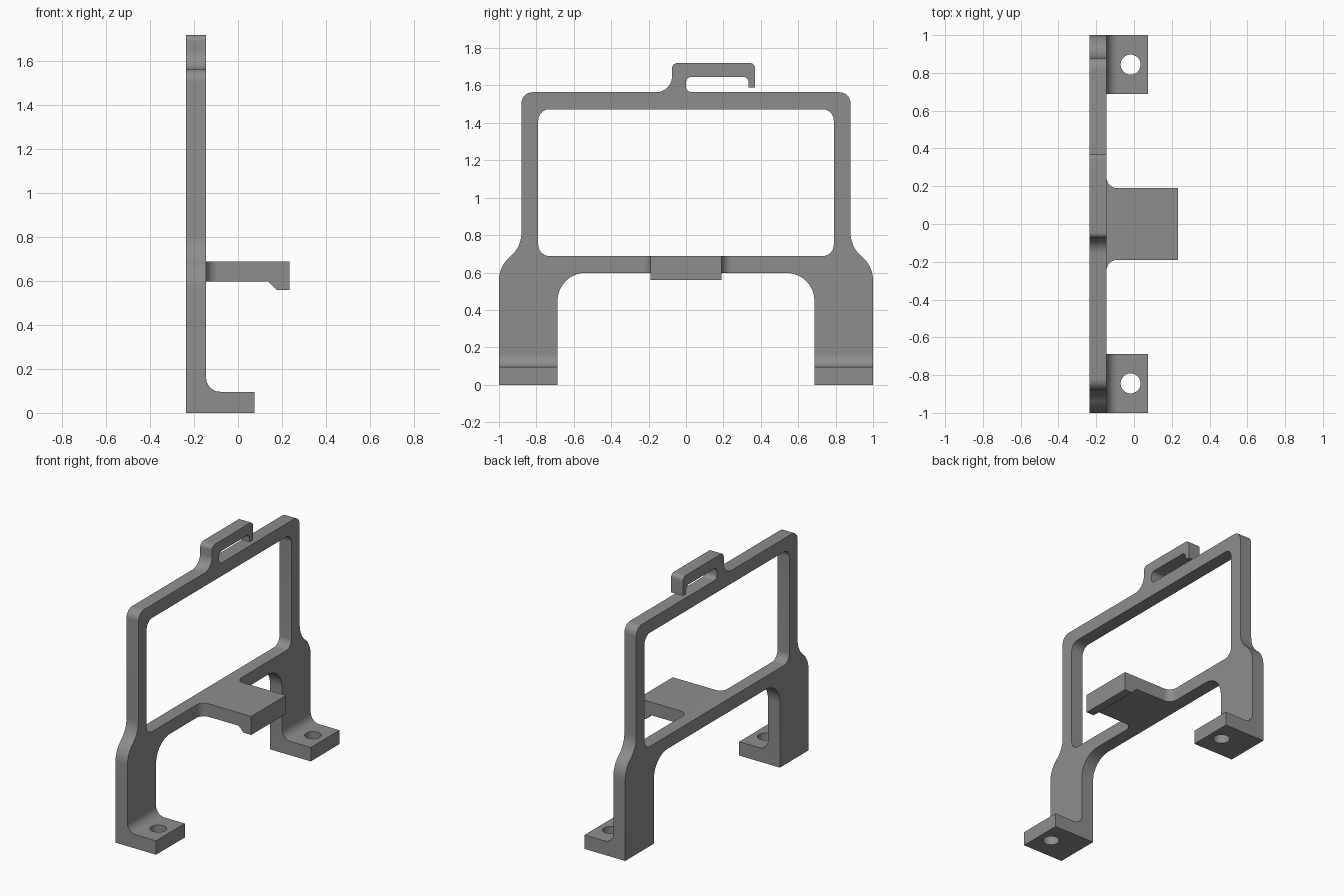
import bpy, bmesh, math
from mathutils import Vector

if "Cube" in bpy.data.objects:
    bpy.data.objects.remove(bpy.data.objects["Cube"])

grey = bpy.data.materials.new("grey plastic")
grey.diffuse_color = (0.27, 0.27, 0.27, 1)
grey.use_nodes = True
grey.node_tree.nodes["Principled BSDF"].inputs["Base Color"].default_value = grey.diffuse_color

BACK, FACE = -0.236, -0.145      # plate thickness along x
AXES = {"x": lambda a, b, d: (d, a, b),
        "y": lambda a, b, d: (a, d, b),
        "z": lambda a, b, d: (a, b, d)}


def fillet(corners, steps=10):
    """Turn (a, b, radius) corners into an outline with rounded corners."""
    out = []
    for i, (a, b, *r) in enumerate(corners):
        p = Vector((a, b))
        if not r:
            out.append(p)
            continue
        u = (Vector(corners[i - 1][:2]) - p).normalized()
        v = (Vector(corners[(i + 1) % len(corners)][:2]) - p).normalized()
        half = u.angle(v) / 2
        centre = p + (u + v).normalized() * r[0] / math.sin(half)
        t = r[0] / math.tan(half)
        s, e = p + u * t - centre, p + v * t - centre
        sweep = s.angle_signed(e)        # clockwise positive
        for k in range(steps + 1):
            w = -sweep * k / steps
            out.append(centre + Vector((s.x * math.cos(w) - s.y * math.sin(w),
                                        s.x * math.sin(w) + s.y * math.cos(w))))
    return out


def prism(name, axis, corners, lo, hi):
    """Extrude a rounded outline along one axis."""
    bm = bmesh.new()
    place = AXES[axis]
    face = bm.faces.new([bm.verts.new(place(p.x, p.y, lo)) for p in fillet(corners)])
    top = bmesh.ops.extrude_face_region(bm, geom=[face])["geom"]
    shift = Vector(place(0, 0, hi - lo))
    bmesh.ops.translate(bm, vec=shift, verts=[g for g in top if isinstance(g, bmesh.types.BMVert)])
    bmesh.ops.recalc_face_normals(bm, faces=bm.faces)
    mesh = bpy.data.meshes.new(name)
    bm.to_mesh(mesh)
    bm.free()
    mesh.materials.append(grey)
    ob = bpy.data.objects.new(name, mesh)
    bpy.context.collection.objects.link(ob)
    return ob


def combine(target, other, operation):
    mod = target.modifiers.new(operation, "BOOLEAN")
    mod.object, mod.operation, mod.solver = other, operation, "EXACT"
    bpy.context.view_layer.objects.active = target
    bpy.ops.object.modifier_apply(modifier=mod.name)
    bpy.data.objects.remove(other)


# Upright plate: legs, shoulders, frame and top hook in one outline (y, z)
right = [(0.687, 0.598, 0.15), (0.687, 0), (1, 0), (1, 0.635, 0.165),
         (0.88, 0.735, 0.165), (0.88, 1.564, 0.06)]
left = [(-c[0], *c[1:]) for c in reversed(right)]
hook = [(0, 1.564, 0.03), (0, 1.646, 0.03), (0.335, 1.646, 0.03), (0.335, 1.59),
        (0.37, 1.59), (0.37, 1.72, 0.03), (-0.075, 1.72, 0.03), (-0.075, 1.564, 0.085)]
bracket = prism("bracket", "x", right + hook + left, BACK, FACE)

# Window opening
window = [(-0.79, 0.688, 0.06), (0.79, 0.688, 0.06), (0.79, 1.473, 0.06), (-0.79, 1.473, 0.06)]
combine(bracket, prism("window_cutter", "x", window, -0.5, 0.3), "DIFFERENCE")

# Shelf with filleted root and a chamfered lip under its front edge
shelf = prism("shelf", "z", [(BACK + 0.04, -0.25), (FACE, -0.25), (FACE, -0.19, 0.055), (0.234, -0.19),
                             (0.234, 0.19), (FACE, 0.19, 0.055), (FACE, 0.25), (BACK + 0.04, 0.25)],
              0.598, 0.688)
lip = prism("lip", "y", [(0.10, 0.64), (0.10, 0.598), (0.138, 0.598), (0.175, 0.56),
                         (0.234, 0.56), (0.234, 0.64)], -0.19, 0.19)
combine(shelf, lip, "UNION")
combine(bracket, shelf, "UNION")

# Feet with a filleted heel and a bolt hole
for side in (-1, 1):
    ends = sorted((side * 0.687, side * 1.0))
    foot = prism("foot", "y", [(BACK + 0.04, 0), (0.075, 0), (0.075, 0.096), (FACE, 0.096, 0.065),
                               (FACE, 0.17), (BACK + 0.04, 0.17)], *ends)
    circle = [(-0.018 + 0.053 * math.cos(k * math.tau / 32),
               side * 0.844 + 0.053 * math.sin(k * math.tau / 32)) for k in range(32)]
    combine(foot, prism("hole_cutter", "z", circle, -0.1, 0.3), "DIFFERENCE")
    combine(bracket, foot, "UNION")

bpy.ops.object.select_all(action="DESELECT")
bracket.select_set(True)
bpy.context.view_layer.objects.active = bracket
bpy.ops.object.shade_smooth_by_angle(angle=math.radians(30))
